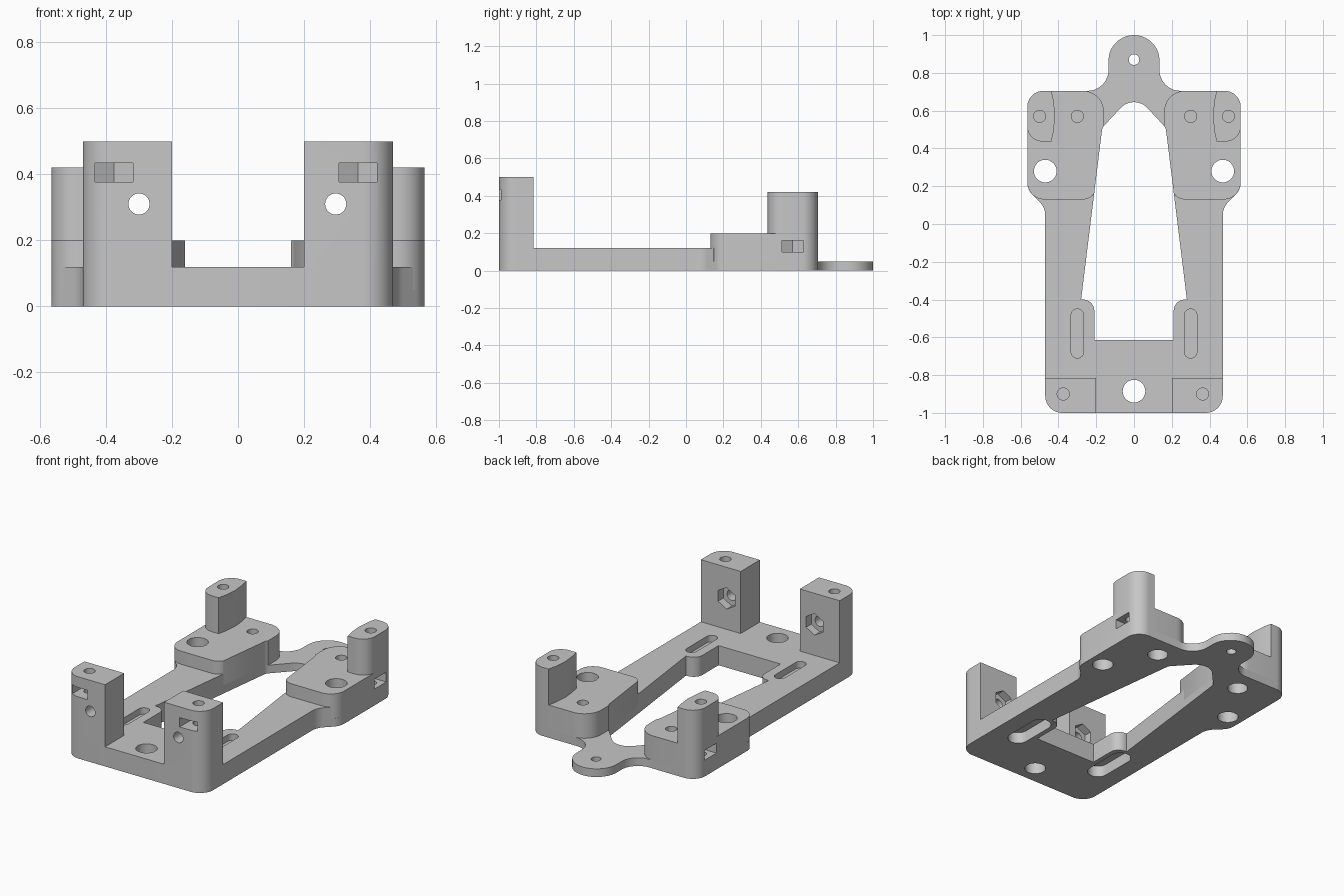
import bpy, bmesh
from math import pi, cos, sin, tan, atan2
from mathutils import Vector

cube = bpy.data.objects.get("Cube")
if cube:
    bpy.data.objects.remove(cube)

grey = bpy.data.materials.new("plain_grey")
grey.use_nodes = True
COLOUR = (0.57, 0.57, 0.57, 1)
grey.diffuse_color = COLOUR
grey.node_tree.nodes["Principled BSDF"].inputs["Base Color"].default_value = COLOUR


def rounded(corners, steps=10):
    """Outline from (x, y, radius) corners; radius may be left out."""
    out = []
    for i, c in enumerate(corners):
        p = Vector(c[:2])
        r = c[2] if len(c) > 2 else 0
        if not r:
            out.append(tuple(p))
            continue
        a = (Vector(corners[i - 1][:2]) - p).normalized()
        b = (Vector(corners[(i + 1) % len(corners)][:2]) - p).normalized()
        half = a.angle(b) / 2
        centre = p + (a + b).normalized() * (r / sin(half))
        start = p + a * (r / tan(half)) - centre
        end = p + b * (r / tan(half)) - centre
        a0 = atan2(start.y, start.x)
        turn = (atan2(end.y, end.x) - a0 + pi) % (2 * pi) - pi
        for k in range(steps + 1):
            t = a0 + turn * k / steps
            out.append((centre.x + r * cos(t), centre.y + r * sin(t)))
    return out


def mirrored(half):
    """Close a half outline across x = 0."""
    return half + [(-c[0],) + tuple(c[1:]) for c in reversed(half) if c[0] > 0]


def flip(corners, s):
    return [(s * c[0],) + tuple(c[1:]) for c in corners]


def ring(x, y, r, n=32, turn=0.0):
    return [(x + r * cos(turn + 2 * pi * k / n), y + r * sin(turn + 2 * pi * k / n))
            for k in range(n)]


def prism(name, outline, low, high, axis="z"):
    bm = bmesh.new()
    place = (lambda p, h: (p[0], p[1], h)) if axis == "z" else (lambda p, h: (p[0], h, p[1]))
    bottom = [bm.verts.new(place(p, low)) for p in outline]
    top = [bm.verts.new(place(p, high)) for p in outline]
    bm.faces.new(bottom)
    bm.faces.new(top)
    for i in range(len(outline)):
        bm.faces.new((bottom[i - 1], bottom[i], top[i], top[i - 1]))
    bmesh.ops.recalc_face_normals(bm, faces=bm.faces)
    mesh = bpy.data.meshes.new(name)
    bm.to_mesh(mesh)
    bm.free()
    mesh.materials.append(grey)
    obj = bpy.data.objects.new(name, mesh)
    bpy.context.collection.objects.link(obj)
    return obj


cutters = []


def cutter(*args):
    obj = prism("cutter", *args)
    obj.hide_render = True
    cutters.append(obj)
    return obj


def carve(obj, tools):
    for tool in tools:
        mod = obj.modifiers.new("cut", 'BOOLEAN')
        mod.operation = 'DIFFERENCE'
        mod.solver = 'EXACT'
        mod.object = tool
    bpy.context.view_layer.update()
    result = obj.evaluated_get(bpy.context.evaluated_depsgraph_get())
    mesh = bpy.data.meshes.new_from_object(result)
    obj.modifiers.clear()
    obj.data = mesh
    bpy.ops.object.select_all(action='DESELECT')
    obj.select_set(True)
    bpy.context.view_layer.objects.active = obj
    bpy.ops.object.shade_smooth_by_angle(angle=pi / 6)


# Central opening and centre holes
opening = cutter(rounded(mirrored([
    (0.21, -0.615), (0.21, -0.4, 0.06), (0.28, -0.4), (0.168, 0.51, 0.05),
    (0, 0.69, 0.096)])), -0.1, 0.3)
front_hole = cutter(ring(0, -0.885, 0.06), -0.1, 0.3)
tab_hole = cutter(ring(0, 0.87, 0.028), -0.1, 0.3)
base_tools = [opening, front_hole, tab_hole]
rail_tools = [opening, front_hole]

NUT, TIP, SCREW = 0.0575, 0.066, 0.032

for side, s in (("left", 1), ("right", -1)):
    # Slots with a wider recess underneath
    recess = cutter(rounded(flip([(0.24, -0.74, 0.0599), (0.36, -0.74, 0.0599),
                                  (0.36, -0.42, 0.0599), (0.24, -0.42, 0.0599)], s)), -0.1, 0.07)
    slot = cutter(rounded(flip([(0.267, -0.71, 0.0329), (0.333, -0.71, 0.0329),
                                (0.333, -0.45, 0.0329), (0.267, -0.45, 0.0329)], s)), 0.08, 0.3)
    # Pad holes
    pad_hole = cutter(ring(s * 0.47, 0.28, 0.06), -0.1, 0.3)
    bolt_recess = cutter(ring(s * 0.3, 0.57, 0.058), -0.1, 0.1)
    bolt_hole = cutter(ring(s * 0.3, 0.57, SCREW), 0.11, 0.3)
    base_tools += [recess, pad_hole, bolt_recess]
    rail_tools += [recess, slot]

    # Rear post screw hole and sideways nut pocket
    rear_screw = cutter(ring(s * 0.5, 0.57, SCREW), 0.07, 0.5)
    rear_nut = cutter(flip([(0.7, 0.57 - NUT), (0.7, 0.57 + NUT), (0.5 - TIP / 2, 0.57 + NUT),
                            (0.5 - TIP, 0.57), (0.5 - TIP / 2, 0.57 - NUT)], s), 0.1, 0.16)

    # Raised rear pad
    pad = prism(side + "_rear_pad", rounded(flip([
        (0.565, 0.13, 0.09), (0.565, 0.705, 0.085), (0.16, 0.705, 0.11),
        (0.16, 0.5), (0.205, 0.13, 0.075)], s)), 0.05, 0.2)
    carve(pad, [opening, pad_hole, bolt_recess, bolt_hole, rear_screw, rear_nut])

    # Rear post with a bowed inner face
    post = prism(side + "_rear_post", rounded(flip([
        (0.565, 0.437, 0.08), (0.565, 0.705, 0.085), (0.437, 0.705), (0.425, 0.65),
        (0.418, 0.572), (0.425, 0.495), (0.437, 0.437)], s)), 0.2, 0.42)
    carve(post, [rear_screw])

    # Front post with screw hole, nut slot and cross bolt
    x = s * 0.369 - 0.006
    bolt_x = s * 0.298 - 0.002
    front_post = prism(side + "_front_post", rounded(flip([
        (0.2, -1), (0.47, -1, 0.09), (0.47, -0.815), (0.2, -0.815)], s)), 0.12, 0.5)
    carve(front_post, [
        cutter(ring(x, -0.9, SCREW), 0.3, 0.6),
        cutter([(x - NUT, -1.1), (x + NUT, -1.1), (x + NUT, -0.9 + TIP / 2),
                (x, -0.9 + TIP), (x - NUT, -0.9 + TIP / 2)], 0.377, 0.434),
        cutter(ring(bolt_x, 0.31, SCREW), -1.1, -0.7, "y"),
        cutter(ring(bolt_x, 0.31, TIP, 6, pi / 2), -0.865, -0.7, "y")])

# Thin base plate with rear tab
base = prism("base_plate", rounded(mirrored([
    (0.47, -1, 0.09), (0.47, 0.087, 0.1), (0.565, 0.182, 0.09), (0.565, 0.705, 0.085),
    (0.135, 0.705, 0.11), (0.135, 1, 0.1345)])), 0, 0.05)
carve(base, base_tools)

# Thicker front bar and side rails
rails = prism("frame_rails", rounded(mirrored([
    (0.47, -1, 0.09), (0.47, 0.087, 0.1), (0.53, 0.147), (0.53, 0.2)])), 0.05, 0.12)
carve(rails, rail_tools)

for tool in cutters:
    bpy.data.objects.remove(tool)
